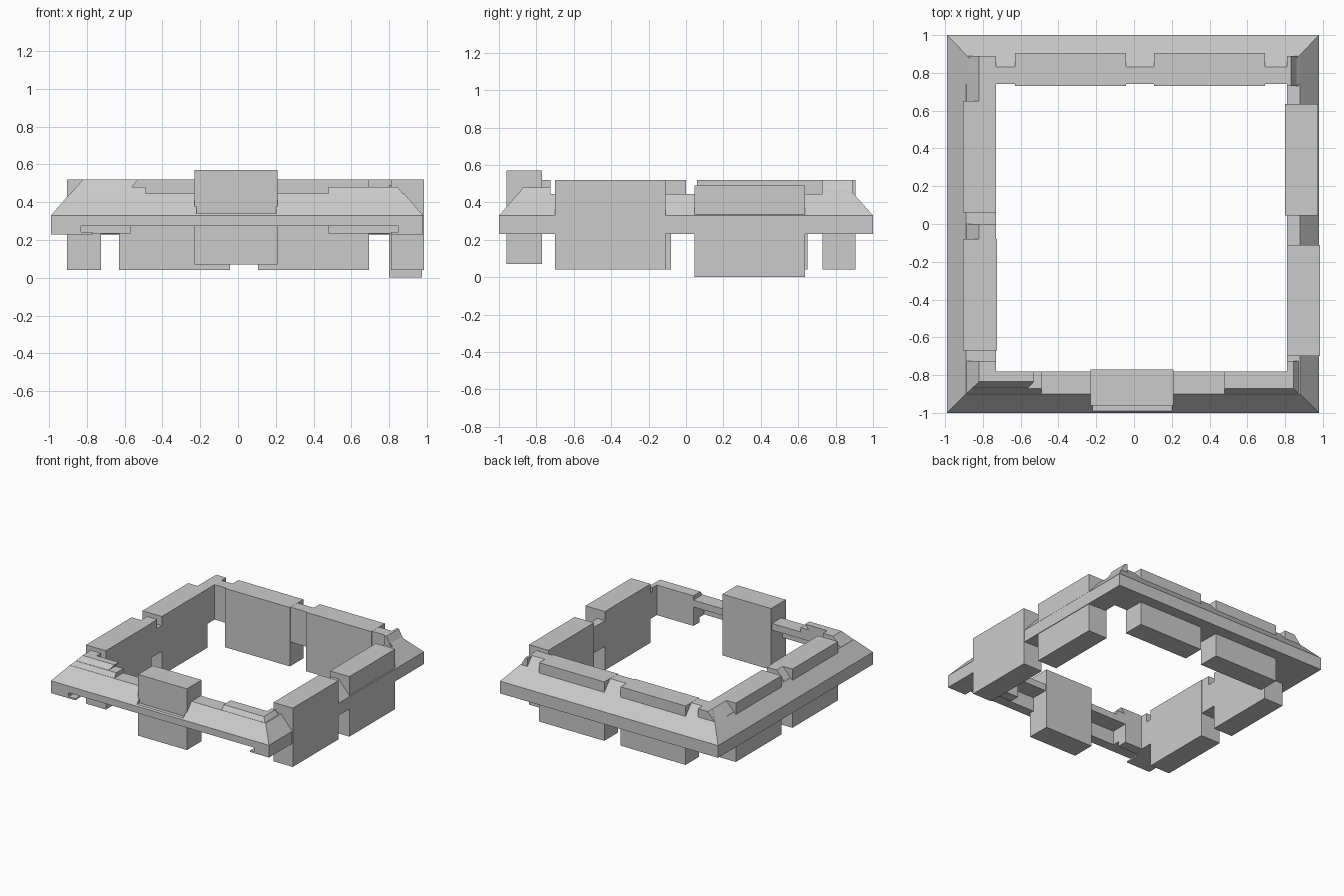
import bpy, bmesh

if "Cube" in bpy.data.objects:
    bpy.data.objects.remove(bpy.data.objects["Cube"])

grey = bpy.data.materials.new("stone grey")
grey.diffuse_color = (0.6, 0.6, 0.6, 1)
grey.use_nodes = True
grey.node_tree.nodes["Principled BSDF"].inputs["Base Color"].default_value = grey.diffuse_color


def finish(name, bm, mat=True):
    bmesh.ops.recalc_face_normals(bm, faces=bm.faces)
    me = bpy.data.meshes.new(name)
    bm.to_mesh(me)
    bm.free()
    ob = bpy.data.objects.new(name, me)
    bpy.context.collection.objects.link(ob)
    if mat:
        me.materials.append(grey)
    return ob


def rect(bm, r, z):
    x0, x1, y0, y1 = r
    return [bm.verts.new(p) for p in ((x0, y0, z), (x1, y0, z), (x1, y1, z), (x0, y1, z))]


def bridge(bm, a, b):
    for i in range(4):
        j = (i + 1) % 4
        bm.faces.new((a[i], a[j], b[j], b[i]))


def frustum(name, low, z0, high, z1, mat=True):
    """Solid between a lower and an upper rectangle (x0, x1, y0, y1)."""
    bm = bmesh.new()
    a, b = rect(bm, low, z0), rect(bm, high, z1)
    bm.faces.new(a)
    bm.faces.new(b)
    bridge(bm, a, b)
    return finish(name, bm, mat)


def block(name, r, z0, z1, mat=True):
    return frustum(name, r, z0, r, z1, mat)


def cut(target, r, z0, z1):
    c = block("cutter", r, z0, z1, False)
    c.hide_render = True
    c.hide_viewport = True
    m = target.modifiers.new("cut", "BOOLEAN")
    m.operation = "DIFFERENCE"
    m.solver = "EXACT"
    m.object = c


# base frame: square ring with an upright band and a bevelled shoulder
OUT, SHOULDER, INNER = (-.99, .98, -1, 1), (-.89, .88, -.9, .897), (-.73, .81, -.78, .74)
bm = bmesh.new()
loops = [rect(bm, OUT, .23), rect(bm, OUT, .33), rect(bm, SHOULDER, .445),
         rect(bm, INNER, .445), rect(bm, INNER, .235)]
for i in range(5):
    bridge(bm, loops[i], loops[(i + 1) % 5])
frame = finish("frame", bm)

# broken-out underside of the front rail, and the notch before the front block
cut(frame, (-.77, .81, -1.1, -.86), .1, .275)
cut(frame, (-.83, -.76, -1.1, -.86), .243, .275)
cut(frame, (.80, .85, -1.1, -.86), .243, .275)
cut(frame, (-.57, .48, -.92, -.7), .1, .39)
cut(frame, (-.22, .20, -1.1, -.95), .34, .6)

# upper trim continuing the slope: back rail is whole, the rest is in pieces
frustum("back_trim", (-.89, .88, .74, .897), .445, (-.82, .81, .74, .83), .52)
frustum("left_back_trim", (-.887, -.73, .6, .89), .445, (-.82, -.73, .6, .89), .52)
frustum("left_middle_trim", (-.887, -.73, -.1, 0), .445, (-.82, -.73, -.1, 0), .52)
frustum("left_front_trim", (-.887, -.73, -.89, -.725), .445, (-.82, -.73, -.835, -.725), .52)
frustum("right_back_trim", (.81, .872, .73, .89), .445, (.81, .83, .73, .89), .52)
frustum("right_front_trim", (.81, .872, -.89, -.725), .445, (.81, .845, -.87, -.725), .48)
frustum("front_left_trim", (-.887, -.59, -.897, -.78), .445, (-.82, -.53, -.835, -.78), .52)
frustum("front_left_step", (-.85, -.49, -.897, -.78), .445, (-.85, -.49, -.872, -.78), .48)
frustum("front_right_trim", (.48, .872, -.897, -.78), .445, (.48, .845, -.872, -.78), .48)

# large blocks set through the rails
block("front_block", (-.23, .21, -.96, -.77), .07, .57)
for side, y in (("front", -.67), ("back", .06)):
    block("left_block_" + side, (-.905, -.73 + (.005 if y < 0 else 0), y, y + .59), .04, .52)
block("right_block_front", (.81, .985, -.70, -.11), .04, .52)
block("right_block_back", (.80, .975, .045, .635), 0, .49)
for side, x in (("left", -.63), ("right", .105)):
    block("back_block_" + side, (x, x + .588, .73, .905), .04, .521)
